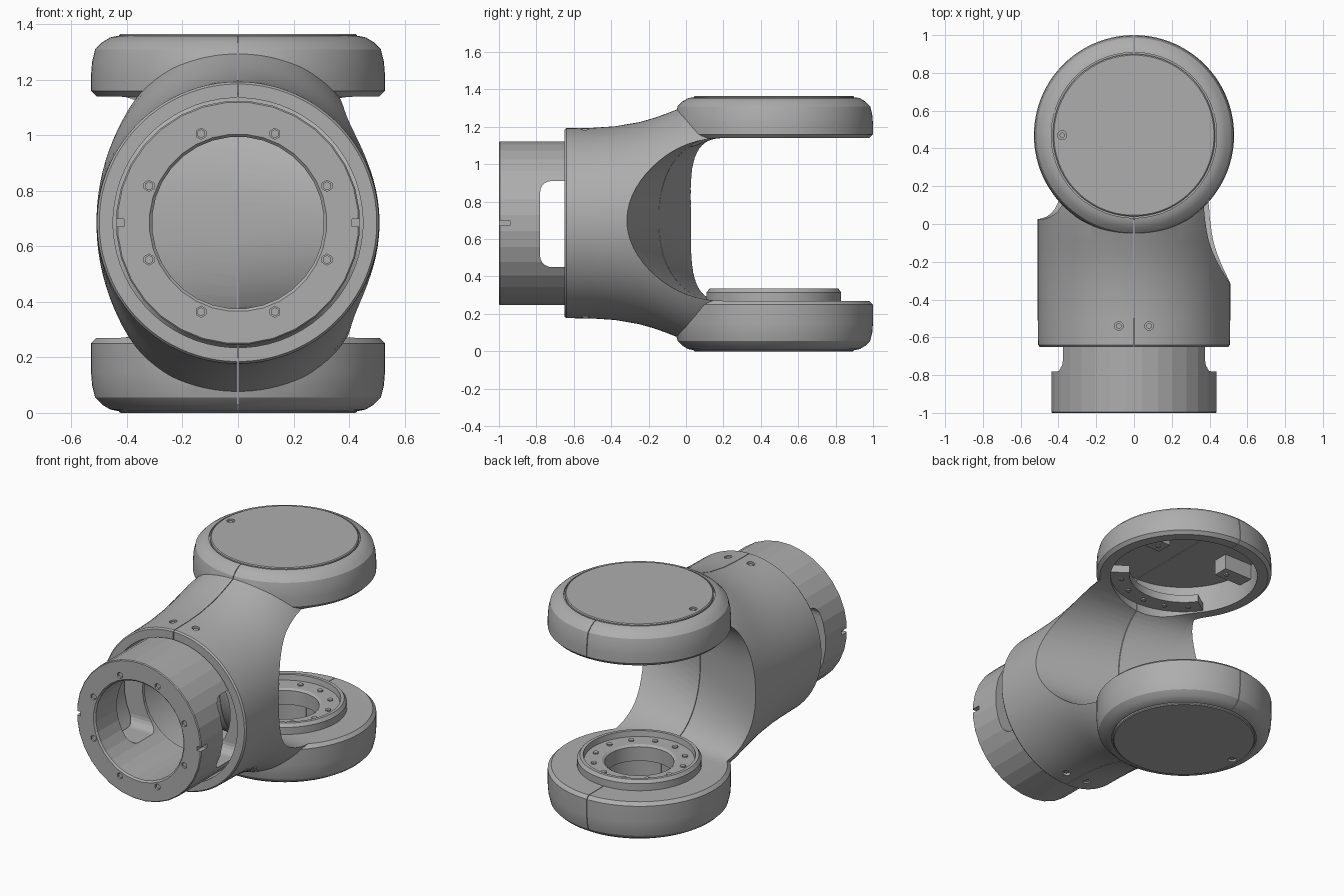
import bpy, bmesh
from math import sin, cos, pi, radians
from mathutils import Vector

if "Cube" in bpy.data.objects:
    bpy.data.objects.remove(bpy.data.objects["Cube"])

AXIS_Z = 0.685   # height of the barrel axis
JOINT_Y = 0.47   # position of the fork axis
HEIGHT = 1.365

grey = bpy.data.materials.new("casting grey")
grey.use_nodes = True
grey.diffuse_color = (0.42, 0.42, 0.42, 1)
grey.node_tree.nodes["Principled BSDF"].inputs["Base Color"].default_value = grey.diffuse_color


def loft(name, rings, closed=False):
    """Skin equal rings of points; cap the ends unless closed into a loop."""
    bm = bmesh.new()
    loops = [[bm.verts.new(p) for p in ring] for ring in rings]
    n = len(loops[0])
    pairs = list(zip(loops, loops[1:])) + ([(loops[-1], loops[0])] if closed else [])
    for a, b in pairs:
        for i in range(n):
            j = (i + 1) % n
            bm.faces.new((a[i], a[j], b[j], b[i]))
    if not closed:
        bm.faces.new(loops[0])
        bm.faces.new(loops[-1])
    bmesh.ops.recalc_face_normals(bm, faces=bm.faces)
    mesh = bpy.data.meshes.new(name)
    bm.to_mesh(mesh)
    bm.free()
    mesh.materials.append(grey)
    obj = bpy.data.objects.new(name, mesh)
    bpy.context.collection.objects.link(obj)
    return obj


def circle(r, h, axis, at, n, rz=None):
    ts = [2 * pi * (i + 0.5) / n for i in range(n)]
    if axis == "Y":
        return [Vector((at[0] + r * cos(t), h, at[1] + (rz or r) * sin(t))) for t in ts]
    return [Vector((at[0] + r * cos(t), at[1] + r * sin(t), h)) for t in ts]


def lathe(name, profile, axis="Z", at=(0, JOINT_Y), n=64, closed=False):
    return loft(name, [circle(r, h, axis, at, n) for r, h in profile], closed)


def box(name, lo, hi):
    return loft(name, [[(lo[0], lo[1], z), (hi[0], lo[1], z), (hi[0], hi[1], z), (lo[0], hi[1], z)]
                       for z in (lo[2], hi[2])])


def combine(obj, tool, op="DIFFERENCE"):
    mod = obj.modifiers.new(op, "BOOLEAN")
    mod.operation, mod.solver, mod.object = op, "EXACT", tool
    bpy.context.view_layer.objects.active = obj
    bpy.ops.object.modifier_apply(modifier=mod.name)
    bpy.data.objects.remove(tool)


def throat(name, grow=0.0):
    """Slanted arch that opens the fork; deeper on the left side."""
    rings = []
    for x in (-0.7, -0.35, 0, 0.35, 0.7):
        s = (x + 0.55) / 1.1
        apex = 0.04 - 0.37 * s - grow
        power = 2 / (2.6 - 0.6 * s)
        half = 0.435 + grow
        ring = [(x, 1.3, 0.705 - half)]
        for i in range(33):
            t = -pi / 2 + pi * i / 32
            sz = abs(sin(t)) ** power * (1 if t > 0 else -1)
            ring.append((x, 0.2 - (0.2 - apex) * max(cos(t), 0) ** power, 0.705 + half * sz))
        ring.append((x, 1.3, 0.705 + half))
        rings.append(ring)
    return loft(name, rings)


# Yoke body: round barrel swelling into the two fork discs
sections = [(-0.65, 0.5, 0.5), (-0.64, 0.508, 0.508), (-0.5, 0.51, 0.51), (-0.38, 0.51, 0.518),
            (-0.25, 0.51, 0.54), (-0.17, 0.51, 0.563), (-0.1, 0.51, 0.588), (0, 0.51, 0.628),
            (0.08, 0.51, 0.645), (0.3, 0.51, 0.65)]
yoke = loft("yoke_body", [circle(w, y, "Y", (0, AXIS_Z), 96, h) for y, w, h in sections])
disc = [(0.43, 0.006), (0.46, 0.012), (0.49, 0.03), (0.515, 0.055), (0.526, 0.1), (0.53, 0.15)]
lower = disc + [(0.53, 0.25), (0.508, 0.272), (0.508, 0.3)]
upper = [(r, HEIGHT - z) for r, z in disc] + [(0.53, 1.16), (0.508, 1.138), (0.508, 1.11)]
for profile in (lower, upper):
    combine(yoke, lathe("fork_disc", profile, n=96), "UNION")
combine(yoke, throat("throat_cutter"))

# Hollow barrel, upper housing and lower bore
cavity = lathe("cavity_cutter", [(0.45, -0.8), (0.45, 0.1)], "Y", (0, AXIS_Z))
combine(cavity, throat("wall_cutter", 0.045))
combine(yoke, cavity)
combine(yoke, lathe("housing_cutter", [(0.445, 1.0), (0.445, 1.32)]))
combine(yoke, lathe("bore_cutter", [(0.22, 0.08), (0.22, 0.4)]))

# Cap recesses, parting seam and screw holes
for lo, hi in ((-0.1, 0.018), (HEIGHT - 0.018, 1.5)):
    combine(yoke, lathe("recess_cutter", [(0.438, lo), (0.438, hi)]))
combine(yoke, box("seam_cutter", (-0.002, -0.9, -0.2), (0.002, 1.2, 1.6)))
for x in (-0.08, 0.08):
    for side in (-1, 1):
        z0, z1 = AXIS_Z + side * 0.48, AXIS_Z + side * 0.6
        combine(yoke, lathe("hole_cutter", [(0.023, z0), (0.023, z1)], at=(x, -0.54), n=16))
        lathe("barrel_screw", [(0.015, AXIS_Z + side * 0.47), (0.015, AXIS_Z + side * 0.495)],
              at=(x, -0.54), n=12)

# Round caps on both outer faces, each with one screw
for label, z, d in (("lower", 0, 1), ("upper", HEIGHT, -1)):
    cap = lathe(label + "_cap", [(0.424, z), (0.43, z + d * 0.005), (0.43, z + d * 0.03)])
    combine(cap, lathe("hole_cutter", [(0.024, z - d * 0.1), (0.024, z + d * 0.015)],
                       at=(-0.38, JOINT_Y), n=16))
    lathe(label + "_cap_screw", [(0.014, z + d * 0.006), (0.014, z + d * 0.02)],
          at=(-0.38, JOINT_Y), n=12)

# Collar at the front: faceted tube with side windows, key notches and bolts
collar = lathe("collar", [(0.31, -0.99), (0.32, -1), (0.435, -1), (0.44, -0.995), (0.44, -0.5), (0.31, -0.5)],
               "Y", (0, AXIS_Z), 32, closed=True)
corner = 0.06
window = []
for cy, cz, start in ((-0.58, 0.85, 0), (-0.72, 0.85, 90), (-0.72, 0.51, 180), (-0.58, 0.51, 270)):
    for k in range(6):
        t = radians(start + 18 * k)
        window.append((cy + corner * cos(t), cz + corner * sin(t)))
combine(collar, loft("window_cutter", [[(x, y, z) for y, z in window] for x in (-0.6, 0.6)]))
for x in (-0.45, 0.41):
    combine(collar, box("notch_cutter", (x, -1.1, 0.672), (x + 0.04, -0.94, 0.698)))
for k in range(8):
    t = radians(22.5 + 45 * k)
    at = (0.347 * cos(t), AXIS_Z + 0.347 * sin(t))
    combine(collar, lathe("hole_cutter", [(0.02, -1.1), (0.02, -0.96)], "Y", at, 6))
    lathe("collar_bolt", [(0.016, -0.992), (0.016, -0.95)], "Y", at, 6)

# Bearing ring on the lower disc with a circle of bolts
lathe("bearing_ring", [(0.36, 0.25), (0.36, 0.315), (0.345, 0.335), (0.325, 0.335), (0.32, 0.3),
                       (0.215, 0.3), (0.2, 0.29), (0.2, 0.2), (0.23, 0.2), (0.23, 0.25)], closed=True)
for k in range(12):
    t = radians(15 + 30 * k)
    lathe("ring_bolt", [(0.017, 0.28), (0.017, 0.308)],
          at=(0.268 * cos(t), JOINT_Y + 0.268 * sin(t)), n=8)


# Crescent flange and mounting bosses inside the upper housing
def arc_plate(name, r0, r1, z0, z1, a0, a1, steps=20):
    rings = []
    for i in range(steps + 1):
        t = radians(a0 + (a1 - a0) * i / steps)
        rings.append([(r * cos(t), JOINT_Y + r * sin(t), z)
                      for r, z in ((r0, z0), (r1, z0), (r1, z1), (r0, z1))])
    return loft(name, rings)


arc_plate("crescent_flange", 0.33, 0.45, 1.15, 1.2, 215, 325)
for k in range(5):
    t = radians(226 + 22 * k)
    lathe("flange_bolt", [(0.015, 1.14), (0.015, 1.17)],
          at=(0.38 * cos(t), JOINT_Y + 0.38 * sin(t)), n=8)
for side in (-1, 1):
    xs = sorted((side * 0.22, side * 0.42))
    box("housing_boss", (xs[0], 0.5, 1.22), (xs[1], 0.6, 1.35))
    lathe("boss_screw", [(0.015, 1.212), (0.015, 1.24)], at=(side * 0.27, 0.55), n=8)

# Smooth curved parts; keep the collar faceted
for obj in bpy.context.scene.objects:
    if obj.type == "MESH" and obj.name != "collar":
        bpy.ops.object.select_all(action="DESELECT")
        obj.select_set(True)
        bpy.context.view_layer.objects.active = obj
        bpy.ops.object.shade_smooth_by_angle(angle=radians(30))
